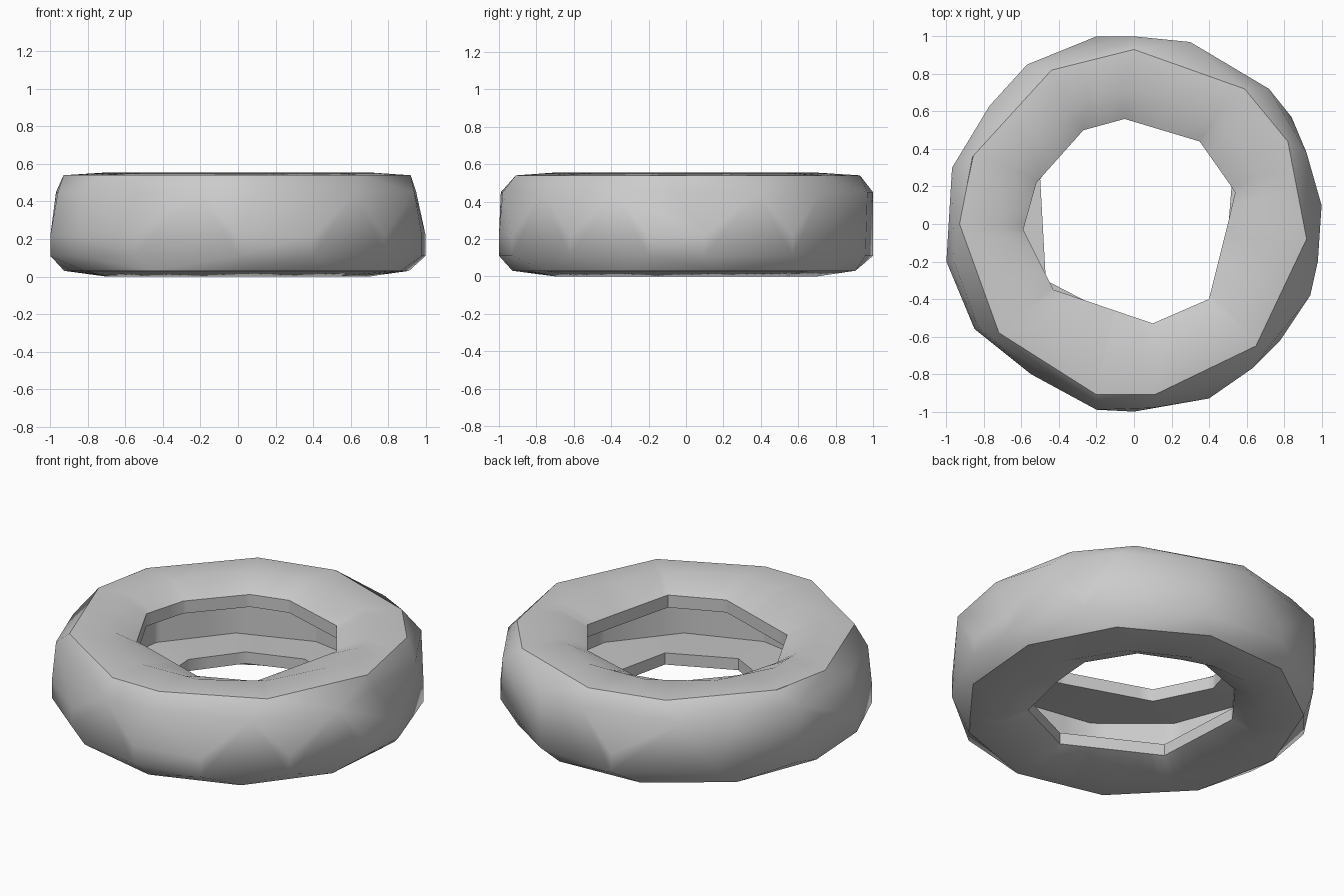
import bpy, bmesh, math
from mathutils import Vector

if "Cube" in bpy.data.objects:
    bpy.data.objects.remove(bpy.data.objects["Cube"])

# Irregular low-poly outlines as (x, y), seen from above
tread_top = [(-.97, .3), (-.77, .63), (-.57, .85), (0, 1), (.3, .97), (.72, .72), (.92, .38),
             (.95, -.05), (.94, -.38), (.63, -.77), (.1, -.98), (-.2, -.99), (-.83, -.55), (-.96, -.2)]
tread_low = [(-1, -.2), (-.96, .3), (-.7, .69), (-.2, 1), (.3, .96), (.84, .57), (1, .1),
             (.98, -.2), (.78, -.62), (.4, -.93), (0, -1), (-.55, -.8), (-.85, -.56)]
top_edge = [(-.93, 0), (-.86, .36), (-.44, .82), (0, .93), (.59, .72), (.82, .44), (.92, -.08),
            (.65, -.65), (.11, -.91), (-.2, -.91), (-.72, -.58)]
hole_top = [(-.59, -.03), (-.52, .22), (-.27, .5), (-.05, .56), (.35, .44), (.54, .17),
            (.5, 0), (.4, -.4), (.1, -.53), (-.43, -.35)]
hole_low = [(-.5, .24), (-.3, .5), (.02, .61), (.36, .46), (.52, .2), (.5, -.05),
            (.42, -.4), (.05, -.57), (-.47, -.3)]


def regular(n, r, start=0):
    return [(r * math.cos(start + math.tau * i / n), r * math.sin(start + math.tau * i / n))
            for i in range(n)]


def radius_at(outline, angle):
    """Distance from the centre to the outline along one direction."""
    d = Vector((math.cos(angle), math.sin(angle)))
    best = 0
    for i, a in enumerate(outline):
        a, b = Vector(a), Vector(outline[(i + 1) % len(outline)])
        e = b - a
        den = d.cross(e)
        if abs(den) < 1e-9:
            continue
        t, s = a.cross(e) / den, a.cross(d) / den
        if t > 0 and -1e-6 <= s <= 1 + 1e-6:
            best = max(best, t)
    return best


def finish(name, bm):
    bmesh.ops.recalc_face_normals(bm, faces=bm.faces)
    mesh = bpy.data.meshes.new(name)
    bm.to_mesh(mesh)
    bm.free()
    ob = bpy.data.objects.new(name, mesh)
    bpy.context.collection.objects.link(ob)
    bpy.ops.object.select_all(action='DESELECT')
    bpy.context.view_layer.objects.active = ob
    ob.select_set(True)
    bpy.ops.object.shade_smooth_by_angle(angle=math.radians(50))


low_edge = regular(11, .93, .2)
cavity = regular(12, .87, .1)
ridge = regular(12, .72, .3)

# Tread: hull round the outer outlines, open at top and bottom
bm = bmesh.new()
for outline, heights in ((low_edge, [.03]), (tread_low, [.11, .22]),
                         (tread_top, [.45]), (top_edge, [.54])):
    for z in heights:
        for x, y in outline:
            bm.verts.new((x, y, z))
bmesh.ops.convex_hull(bm, input=bm.verts)
bmesh.ops.delete(bm, geom=[f for f in bm.faces if abs(f.normal.z) > .98], context='FACES')
bmesh.ops.delete(bm, geom=[v for v in bm.verts if not v.link_faces], context='VERTS')
finish("tread", bm)

# Sidewalls: from the top edge over the lip, through the cavity, to the lower edge
section = [(top_edge, .54), (ridge, .555), (hole_top, .485), (hole_top, .41),
           (cavity, .44), (cavity, .11), (hole_low, .13), (hole_low, .06),
           (ridge, 0), (low_edge, .03)]

# Spokes pass through every outline corner so flat faces stay exact
angles = []
for a in sorted(math.atan2(y, x) % math.tau for o, _ in section for x, y in o):
    if not angles or a - angles[-1] > .005:
        angles.append(a)
n = len(angles)
bm = bmesh.new()
rings = [[bm.verts.new((radius_at(o, a) * math.cos(a), radius_at(o, a) * math.sin(a), z))
          for a in angles] for o, z in section]
for ring, nxt in zip(rings, rings[1:]):
    for i in range(n):
        j = (i + 1) % n
        bm.faces.new((ring[i], ring[j], nxt[j], nxt[i]))
finish("sidewalls", bm)
